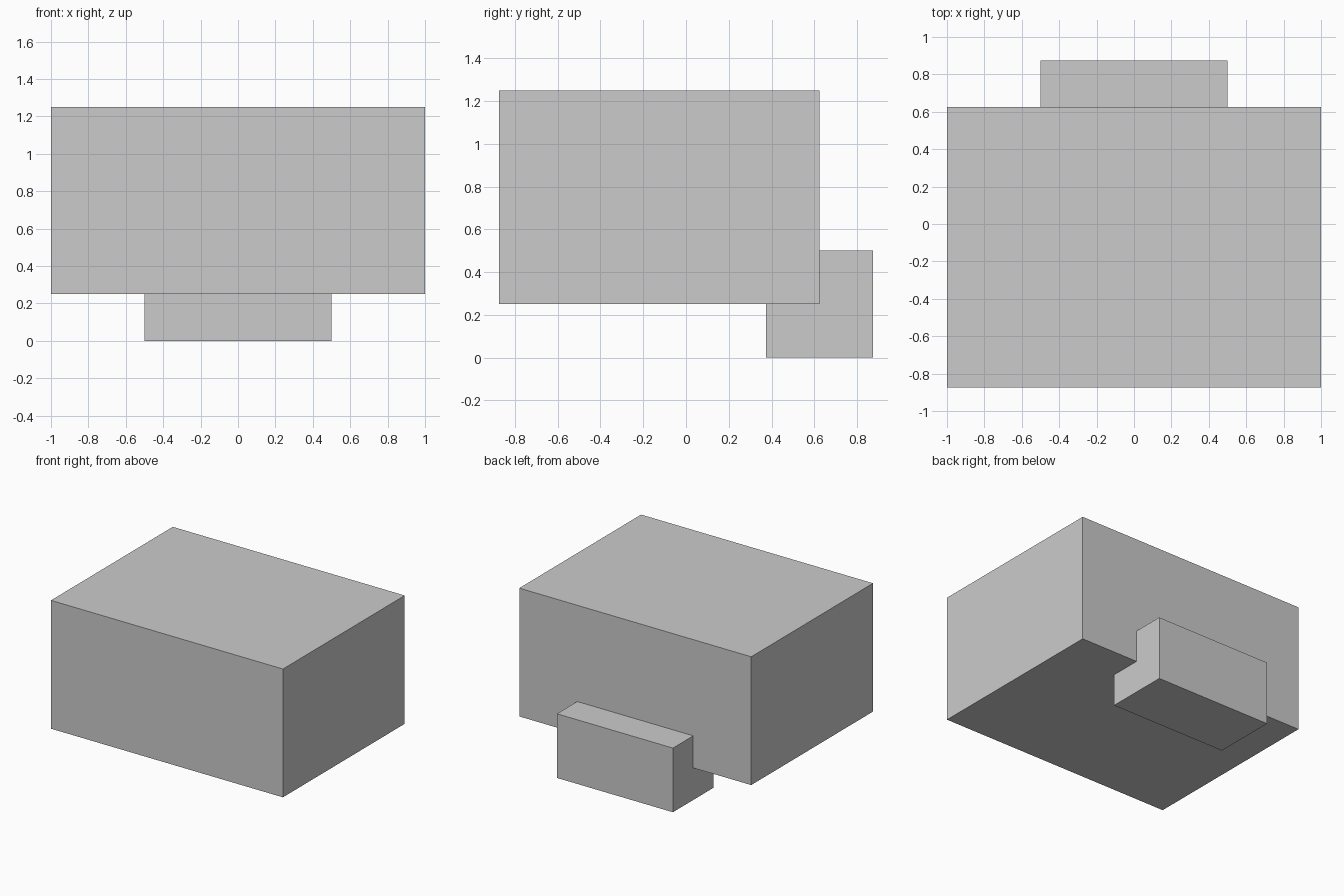
import bpy

if "Cube" in bpy.data.objects:
    bpy.data.objects.remove(bpy.data.objects["Cube"])


def box(name, low, high):
    """Axis-aligned box between two opposite corners."""
    centre = [(a + b) / 2 for a, b in zip(low, high)]
    size = [b - a for a, b in zip(low, high)]
    bpy.ops.mesh.primitive_cube_add(size=1, location=centre)
    obj = bpy.context.object
    obj.name = name
    obj.scale = size
    bpy.ops.object.transform_apply(location=False, rotation=False, scale=True)
    return obj


# Large main block, raised off the ground
box("main_block", (-1, -0.875, 0.25), (1, 0.625, 1.25))

# Small block set into the lower back edge
box("rear_block", (-0.5, 0.375, 0), (0.5, 0.875, 0.5))
